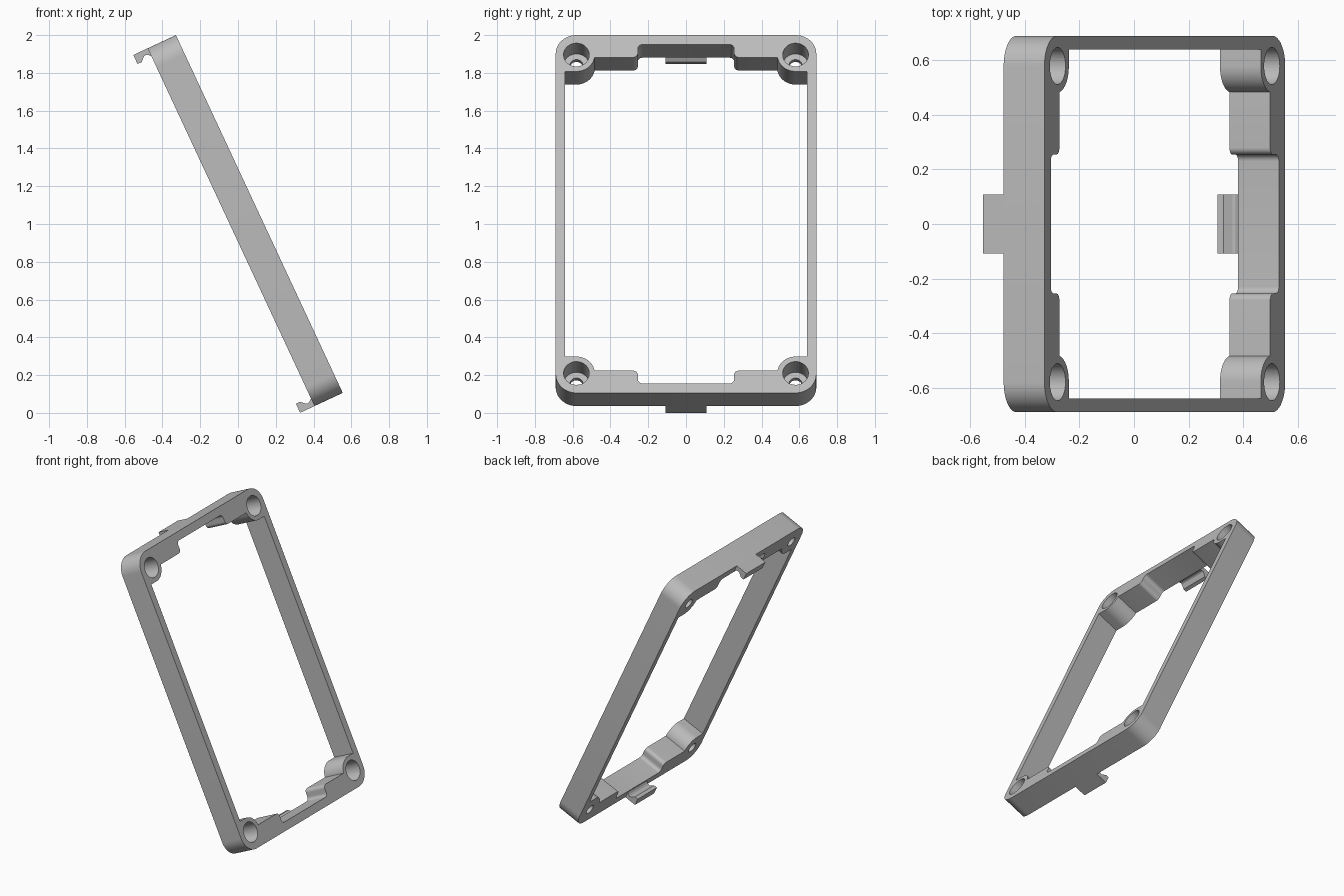
import bpy, bmesh
from math import sin, cos, radians, pi
from mathutils import Matrix, Vector

cube = bpy.data.objects.get("Cube")
if cube:
    bpy.data.objects.remove(cube)

# Frame dimensions in its own plane
HALF_W, HALF_L, DEPTH = 0.69, 1.045, 0.165
HOLE_X, HOLE_Y = 0.58, 0.93
TILT = radians(25)

# Local x runs across, local y up the slope, local z out of the front face
PLACE = Matrix(((0, -sin(TILT), cos(TILT), 0.113),
                (1, 0, 0, 0),
                (0, cos(TILT), sin(TILT), 1.053),
                (0, 0, 0, 1)))

grey = bpy.data.materials.new("plain grey")
grey.use_nodes = True
colour = (0.5, 0.5, 0.5, 1)
grey.diffuse_color = colour
grey.node_tree.nodes["Principled BSDF"].inputs["Base Color"].default_value = colour


def arc(cx, cy, r, start, end, steps=8):
    angles = [radians(start + (end - start) * i / steps) for i in range(steps + 1)]
    return [(cx + r * cos(a), cy + r * sin(a)) for a in angles]


def circle(cx, cy, r, steps=40):
    return arc(cx, cy, r, 0, 360, steps)[:-1]


def all_quarters(quarter):
    """Mirror a quarter outline, listed from the top middle to the right side."""
    right = quarter + [(x, -y) for x, y in reversed(quarter)]
    return right + [(-x, y) for x, y in reversed(right)]


def slab(name, loops, back, front):
    """Fill nested outlines and extrude them between two depths."""
    curve = bpy.data.curves.new(name, 'CURVE')
    curve.dimensions, curve.fill_mode = '2D', 'BOTH'
    curve.extrude = (front - back) / 2
    for loop in loops:
        spline = curve.splines.new('POLY')
        spline.points.add(len(loop) - 1)
        for point, (x, y) in zip(spline.points, loop):
            point.co = (x, y, 0, 1)
        spline.use_cyclic_u = True
    temp = bpy.data.objects.new(name, curve)
    bpy.context.collection.objects.link(temp)
    bpy.context.view_layer.update()
    mesh = bpy.data.meshes.new_from_object(
        temp.evaluated_get(bpy.context.evaluated_depsgraph_get()))
    bpy.data.objects.remove(temp)
    bm = bmesh.new()
    bm.from_mesh(mesh)
    bmesh.ops.remove_doubles(bm, verts=bm.verts, dist=1e-5)
    bmesh.ops.translate(bm, verts=bm.verts, vec=Vector((0, 0, (front + back) / 2)))
    bmesh.ops.recalc_face_normals(bm, faces=bm.faces)
    bm.to_mesh(mesh)
    bm.free()
    mesh.materials.clear()
    mesh.materials.append(grey)
    obj = bpy.data.objects.new(name, mesh)
    bpy.context.collection.objects.link(obj)
    obj.matrix_world = PLACE
    return obj


def activate(obj):
    bpy.ops.object.select_all(action='DESELECT')
    obj.select_set(True)
    bpy.context.view_layer.objects.active = obj


# Frame: rounded outside, stepped opening with corner bosses, screw holes
outer = all_quarters(arc(HALF_W - 0.11, HALF_L - 0.11, 0.11, 90, 0, 12))
inner = all_quarters(arc(0.23, 0.965, 0.025, 90, 0)
                     + arc(0.28, 0.94, 0.025, 180, 270)
                     + arc(HOLE_X, HOLE_Y, 0.097, 189, 270, 14)
                     + [(0.64, HOLE_Y - 0.097)])
centres = [(sx * HOLE_X, sy * HOLE_Y) for sx in (-1, 1) for sy in (-1, 1)]
frame = slab("frame", [outer, inner] + [circle(x, y, 0.035) for x, y in centres],
             -DEPTH, 0)

# Counterbores sunk from the front face
cutter = slab("counterbore_cutter", [circle(x, y, 0.068) for x, y in centres],
              -0.135, 0.05)
cutter.hide_render = True
activate(frame)
cut = frame.modifiers.new("counterbores", 'BOOLEAN')
cut.operation, cut.solver, cut.object = 'DIFFERENCE', 'EXACT', cutter
bpy.ops.object.modifier_apply(modifier=cut.name)
bpy.data.objects.remove(cutter)
bpy.ops.object.shade_smooth_by_angle(angle=radians(30))

# Hooked clips on the back, one at each end: (distance from end, depth)
HOOK = [(0, -DEPTH), (0, -0.249), (0.053, -0.249), (0.053, -0.225),
        (0.03, -0.2), (0.028, -0.19), (0.033, -0.178), (0.045, -DEPTH)]
for name, side in (("upper_clip", 1), ("lower_clip", -1)):
    mesh = bpy.data.meshes.new(name)
    bm = bmesh.new()
    face = bm.faces.new([bm.verts.new((-0.108, side * (HALF_L - d), z)) for d, z in HOOK])
    swept = bmesh.ops.extrude_face_region(bm, geom=[face])["geom"]
    bmesh.ops.translate(bm, vec=Vector((0.216, 0, 0)),
                        verts=[v for v in swept if isinstance(v, bmesh.types.BMVert)])
    bmesh.ops.recalc_face_normals(bm, faces=bm.faces)
    bm.to_mesh(mesh)
    bm.free()
    mesh.materials.append(grey)
    clip = bpy.data.objects.new(name, mesh)
    bpy.context.collection.objects.link(clip)
    clip.matrix_world = PLACE
